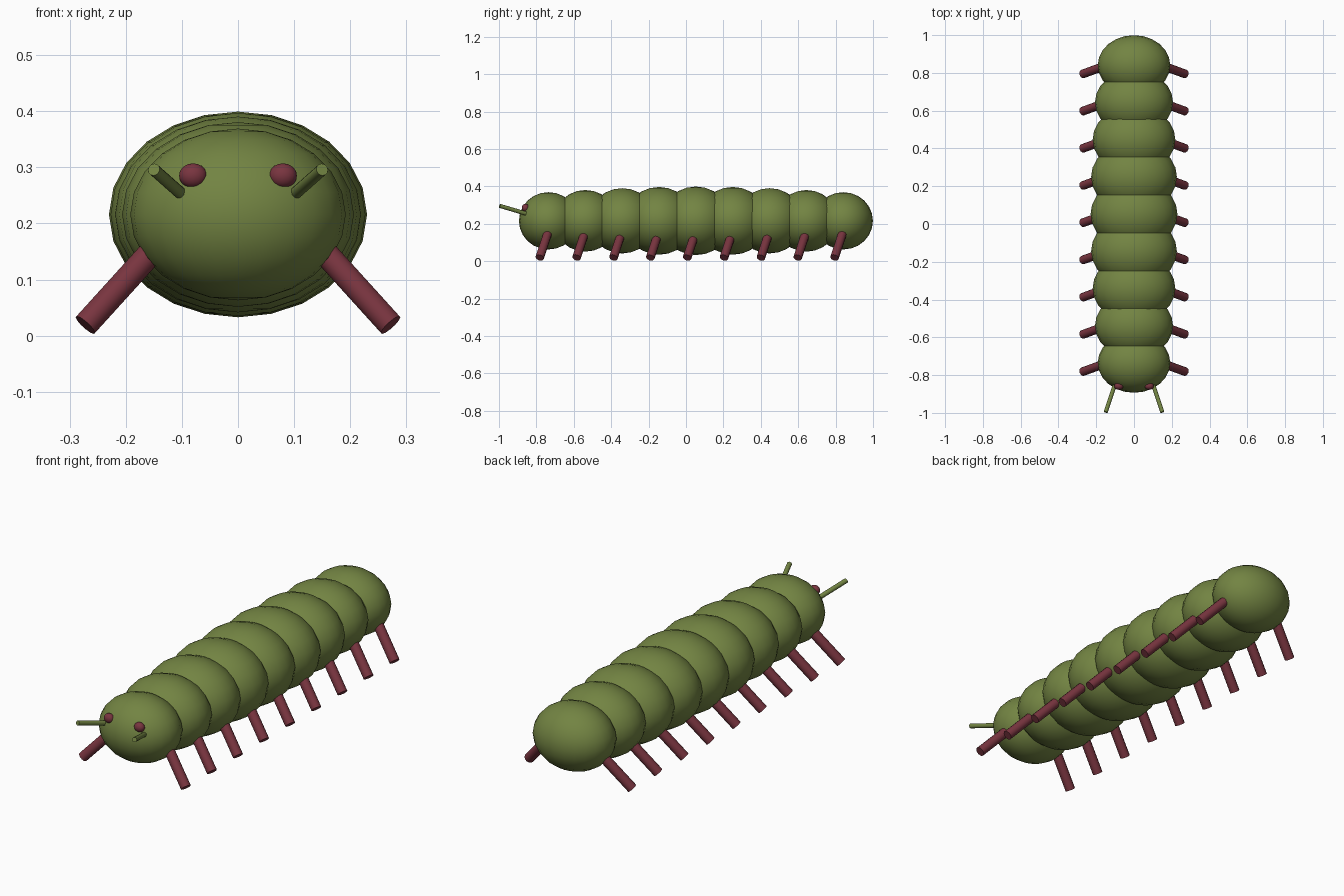
import bpy, math
from mathutils import Vector

if "Cube" in bpy.data.objects:
    bpy.data.objects.remove(bpy.data.objects["Cube"])


def material(name, color):
    m = bpy.data.materials.new(name)
    m.diffuse_color = color
    m.use_nodes = True
    m.node_tree.nodes["Principled BSDF"].inputs["Base Color"].default_value = m.diffuse_color
    return m


GREEN = material("green_skin", (0.17, 0.23, 0.055, 1))
RED = material("dark_red", (0.19, 0.035, 0.05, 1))


def finish(name, mat):
    ob = bpy.context.object
    ob.name = name
    ob.data.materials.append(mat)
    bpy.ops.object.shade_smooth_by_angle(angle=math.radians(40))


def ellipsoid(name, loc, radii, mat, segs=24, rings=12):
    bpy.ops.mesh.primitive_uv_sphere_add(segments=segs, ring_count=rings, radius=1, location=loc)
    bpy.context.object.scale = radii
    bpy.ops.object.transform_apply(location=False, rotation=False, scale=True)
    finish(name, mat)


def rod(name, start, end, radius, mat, sides=12):
    a, b = Vector(start), Vector(end)
    bpy.ops.mesh.primitive_cylinder_add(vertices=sides, radius=radius, depth=(b - a).length,
                                        location=(a + b) / 2,
                                        rotation=(b - a).to_track_quat('Z', 'Y').to_euler())
    finish(name, mat)


# Nine body segments, fattest in the middle, each with a pair of legs
COUNT, FIRST, STEP = 9, -0.735, 0.197
for i in range(COUNT):
    y = FIRST + i * STEP
    rx = 0.192 + 0.038 * math.sin(math.pi * i / (COUNT - 1))
    ellipsoid(f"body_segment_{i + 1}", (0, y, 0.216), (rx, rx * 0.825, rx * 0.797), GREEN)
    for side, label in ((-1, "left"), (1, "right")):
        rod(f"{label}_leg_{i + 1}", (side * 0.135, y + 0.003, 0.17),
            (side * 0.272, y - 0.047, 0.019), 0.023, RED)

# Eyes and antennae
for side, label in ((-1, "left"), (1, "right")):
    ellipsoid(f"{label}_eye", (side * 0.08, -0.858, 0.285), (0.025, 0.02, 0.022), RED, 16, 10)
    rod(f"{label}_antenna", (side * 0.098, -0.84, 0.25),
        (side * 0.15, -0.996, 0.296), 0.011, GREEN)
